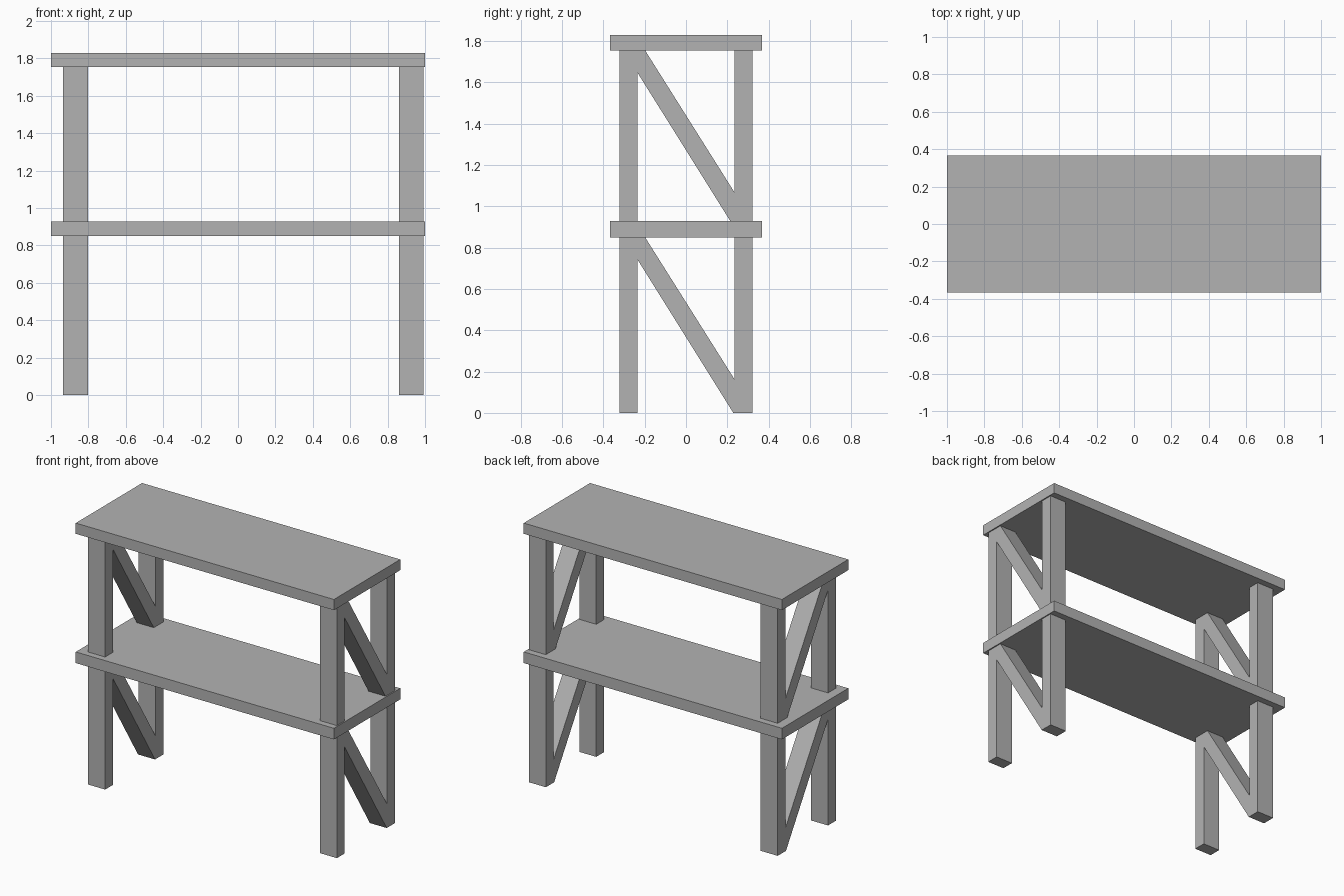
import bpy
import bmesh

if "Cube" in bpy.data.objects:
    bpy.data.objects.remove(bpy.data.objects["Cube"])

grey = bpy.data.materials.new("plain grey")
grey.diffuse_color = (0.45, 0.45, 0.45, 1)
grey.use_nodes = True
grey.node_tree.nodes["Principled BSDF"].inputs["Base Color"].default_value = grey.diffuse_color


def prism(name, profile, x0, x1):
    """Extrude a (y, z) profile from x0 to x1."""
    bm = bmesh.new()
    face = bm.faces.new([bm.verts.new((x0, y, z)) for y, z in profile])
    new = bmesh.ops.extrude_face_region(bm, geom=[face])["geom"]
    verts = [v for v in new if isinstance(v, bmesh.types.BMVert)]
    bmesh.ops.translate(bm, verts=verts, vec=(x1 - x0, 0, 0))
    bmesh.ops.recalc_face_normals(bm, faces=bm.faces)
    mesh = bpy.data.meshes.new(name)
    bm.to_mesh(mesh)
    bm.free()
    mesh.materials.append(grey)
    obj = bpy.data.objects.new(name, mesh)
    bpy.context.collection.objects.link(obj)


def box(name, x0, x1, y0, y1, z0, z1):
    prism(name, [(y0, z0), (y1, z0), (y1, z1), (y0, z1)], x0, x1)


# Shelves
LOW, LOW_TOP, HIGH, HIGH_TOP = 0.85, 0.928, 1.755, 1.83
box("lower_shelf", -1, 1, -0.367, 0.367, LOW, LOW_TOP)
box("top_shelf", -1, 1, -0.367, 0.367, HIGH, HIGH_TOP)

# Side frames: two posts each, in two tiers, with a diagonal brace per tier
for side, x0, x1 in (("left", -0.935, -0.803), ("right", 0.861, 0.992)):
    for tier, z0, z1 in (("lower", 0, LOW), ("upper", LOW_TOP, HIGH)):
        box(f"{side}_{tier}_front_leg", x0, x1, -0.323, -0.236, z0, z1)
        box(f"{side}_{tier}_back_leg", x0, x1, 0.234, 0.321, z0, z1)
        toe = 0.229 if tier == "lower" else 0.215
        prism(f"{side}_{tier}_brace",
              [(-0.236, z1 - 0.106), (-0.236, z1), (-0.198, z1),
               (0.234, z1 - 0.686), (0.234, z0), (toe, z0)], x0, x1)
